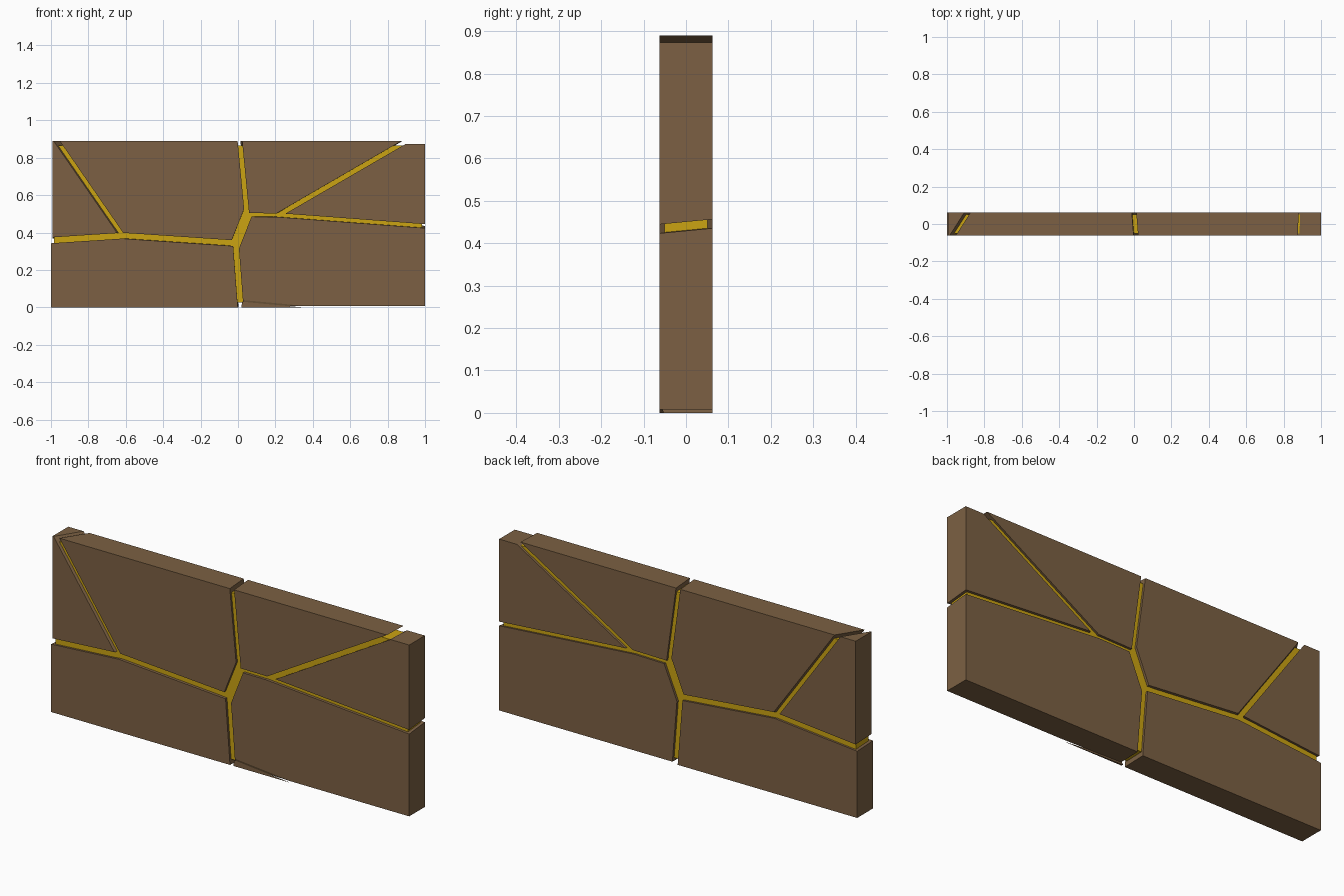
import bpy, bmesh
from mathutils import Vector

if "Cube" in bpy.data.objects:
    bpy.data.objects.remove(bpy.data.objects["Cube"])

Y = 0.0625   # half thickness of the slab
TOP = 0.89


def material(name, rgb):
    m = bpy.data.materials.new(name)
    m.diffuse_color = (*rgb, 1)
    m.use_nodes = True
    m.node_tree.nodes["Principled BSDF"].inputs["Base Color"].default_value = m.diffuse_color
    return m


brown = material("brown_stone", (0.2, 0.118, 0.056))
gold = material("gold_core", (0.6, 0.37, 0.006))


def finish(bm, name, mat):
    bmesh.ops.recalc_face_normals(bm, faces=bm.faces)
    me = bpy.data.meshes.new(name)
    bm.to_mesh(me)
    bm.free()
    me.materials.append(mat)
    ob = bpy.data.objects.new(name, me)
    bpy.context.collection.objects.link(ob)
    return ob


# Crack junctions: (front x, front z, back x, back z)
J = {
    "bl": (-1, 0, -1, 0), "br": (1, 0, 1, 0),
    "tl": (-1, TOP, -1, TOP), "tr": (1, TOP, 1, TOP),
    "left": (-1, 0.358, -1, 0.352), "right": (1, 0.434, 1, 0.446),
    "bottom": (0.014, 0, 0.018, 0), "top": (0.01, TOP, 0.0, TOP),
    "top_l": (-0.97, TOP, -0.89, TOP), "top_r": (0.9, TOP, 0.905, TOP),
    "fork_l": (-0.62, 0.383, -0.54, 0.395), "fork_r": (0.215, 0.493, 0.26, 0.503),
    "mid_lo": (-0.012, 0.342, -0.01, 0.346), "mid_hi": (0.048, 0.494, 0.054, 0.5),
}

# Crack widths between junctions (outer edges default to none)
W = {frozenset(k.split()): w for k, w in {
    "top_l fork_l": 0.027, "left fork_l": 0.031, "fork_l mid_lo": 0.031,
    "mid_lo bottom": 0.03, "mid_lo mid_hi": 0.052, "mid_hi top": 0.024,
    "mid_hi fork_r": 0.019, "fork_r right": 0.021, "fork_r top_r": 0.025,
    "tl left": 0.016, "tr top_r": 0.034, "bottom br": 0.016}.items()}

# Stone pieces as counter-clockwise outlines seen from the front
PIECES = {
    "stone_upper_left": "left fork_l top_l tl",
    "stone_top_left": "fork_l mid_lo mid_hi top top_l",
    "stone_top_right": "mid_hi fork_r top_r top",
    "stone_right": "fork_r right tr top_r",
    "stone_lower_right": "bottom br right fork_r mid_hi mid_lo",
    "stone_lower_left": "bl bottom mid_lo fork_l left",
}


def inset(names, side):
    """Outline with every edge moved inward by half its crack width."""
    pts = [Vector(J[n][side * 2:side * 2 + 2]) for n in names]
    n = len(pts)
    lines = []
    for i in range(n):
        p, q = pts[i], pts[(i + 1) % n]
        d = (q - p).normalized()
        w = W.get(frozenset((names[i], names[(i + 1) % n])), 0) / 2
        lines.append((p + Vector((-d.y, d.x)) * w, d))
    out = []
    for i in range(n):
        (p, d), (q, e) = lines[i - 1], lines[i]
        t = (q - p).cross(e) / d.cross(e)
        out.append(p + d * t)
    return out


# Chip at the lower front edge
chip = [Vector(v) for v in ((0.018, -Y, 0), (0.34, -Y, 0), (0.022, -Y, 0.03), (0.018, -0.052, 0))]
chip_n = (chip[2] - chip[1]).cross(chip[3] - chip[1]).normalized()
if chip_n.dot(chip[0] - chip[1]) > 0:
    chip_n.negate()

for name, outline in PIECES.items():
    names = outline.split()
    bm = bmesh.new()
    f = [bm.verts.new((p.x, -Y, p.y)) for p in inset(names, 0)]
    b = [bm.verts.new((p.x, Y, p.y)) for p in inset(names, 1)]
    n = len(f)
    bm.faces.new(f)
    bm.faces.new(b[::-1])
    for i in range(n):
        j = (i + 1) % n
        bm.faces.new((f[i], f[j], b[j], b[i]))
    if name == "stone_lower_right":
        # trim the corner where the chip broke off
        r = bmesh.ops.bisect_plane(
            bm, geom=bm.verts[:] + bm.edges[:] + bm.faces[:],
            plane_co=chip[1] + chip_n * 0.003, plane_no=chip_n, clear_inner=True)
        cut = [g for g in r["geom_cut"] if isinstance(g, bmesh.types.BMEdge)]
        bmesh.ops.holes_fill(bm, edges=cut, sides=0)
    finish(bm, name, brown)

bm = bmesh.new()
v = [bm.verts.new(p) for p in chip]
for t in ((0, 1, 2), (0, 1, 3), (1, 2, 3), (0, 2, 3)):
    bm.faces.new([v[i] for i in t])
finish(bm, "stone_chip", brown)

# Gold core showing through the cracks
bm = bmesh.new()
bmesh.ops.create_cube(bm, size=1)
z0, z1 = 0.025, 0.866
bmesh.ops.scale(bm, vec=(1.97, 0.102, z1 - z0), verts=bm.verts)
bmesh.ops.translate(bm, vec=(0, 0, (z0 + z1) / 2), verts=bm.verts)
finish(bm, "gold_core", gold)
